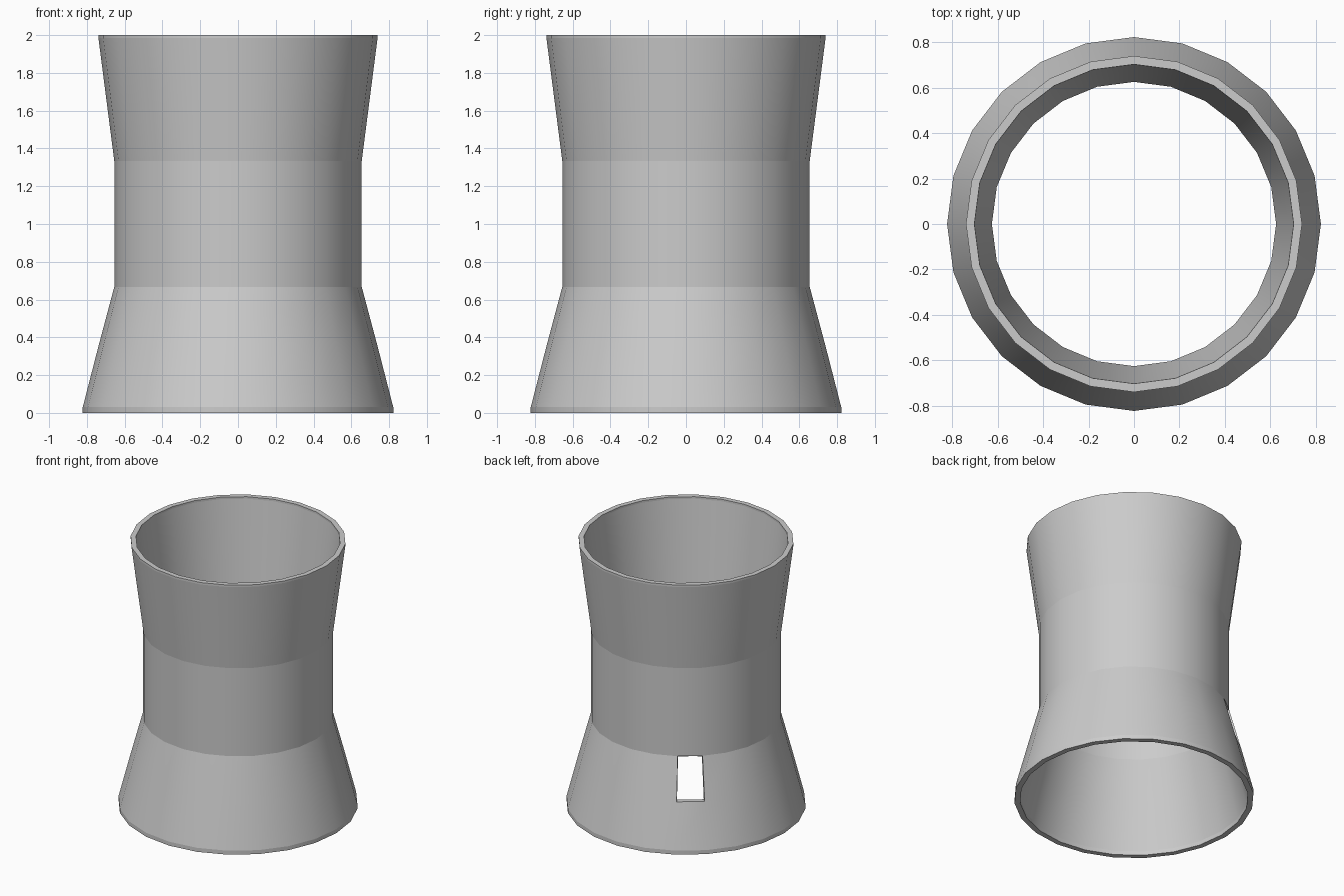
import bpy, bmesh, math

if "Cube" in bpy.data.objects:
    bpy.data.objects.remove(bpy.data.objects["Cube"])

SIDES = 24
# wall profile, bottom to top: height, outer radius, inner radius
PROFILE = [(0.0, 0.822, 0.783), (0.03, 0.822, 0.783), (0.36, 0.737, 0.702),
           (0.667, 0.655, 0.625), (1.333, 0.655, 0.625),
           (1.985, 0.739, 0.702), (2.0, 0.739, 0.702)]
DOOR_ROW, DOOR_SIDE = 2, 8   # opening between 120 and 135 degrees
SMOOTH_ROW = 2               # ring only added for the opening's sill

bm = bmesh.new()


def rings(column):
    return [[bm.verts.new((p[column] * math.cos(2 * math.pi * i / SIDES),
                           p[column] * math.sin(2 * math.pi * i / SIDES), p[0]))
             for i in range(SIDES)] for p in PROFILE]


outer, inner = rings(1), rings(2)
top = len(PROFILE) - 1

# outer and inner skins plus the two rims
for i in range(SIDES):
    j = (i + 1) % SIDES
    for r in range(top):
        if (r, i) == (DOOR_ROW, DOOR_SIDE):
            continue
        bm.faces.new((outer[r][i], outer[r][j], outer[r + 1][j], outer[r + 1][i]))
        bm.faces.new((inner[r][j], inner[r][i], inner[r + 1][i], inner[r + 1][j]))
    for r in (0, top):
        bm.faces.new((outer[r][i], outer[r][j], inner[r][j], inner[r][i]))

# reveal around the opening
r, i = DOOR_ROW, DOOR_SIDE
corners = [(r, i), (r, i + 1), (r + 1, i + 1), (r + 1, i)]
for (a, b), (c, d) in zip(corners, corners[1:] + corners[:1]):
    bm.faces.new((outer[a][b], outer[c][d], inner[c][d], inner[a][b]))
bmesh.ops.recalc_face_normals(bm, faces=bm.faces)

# smooth around the wall, crisp at every horizontal ring and opening edge
for f in bm.faces:
    f.smooth = True
for skin in (outer, inner):
    for r, ring in enumerate(skin):
        if r != SMOOTH_ROW:
            for i in range(SIDES):
                bm.edges.get((ring[i], ring[(i + 1) % SIDES])).smooth = False
for e in bm.edges:
    if len(e.link_faces) == 2 and e.calc_face_angle() > math.radians(40):
        e.smooth = False

mesh = bpy.data.meshes.new("tower_wall")
bm.to_mesh(mesh)
bm.free()
bpy.context.collection.objects.link(bpy.data.objects.new("tower_wall", mesh))
